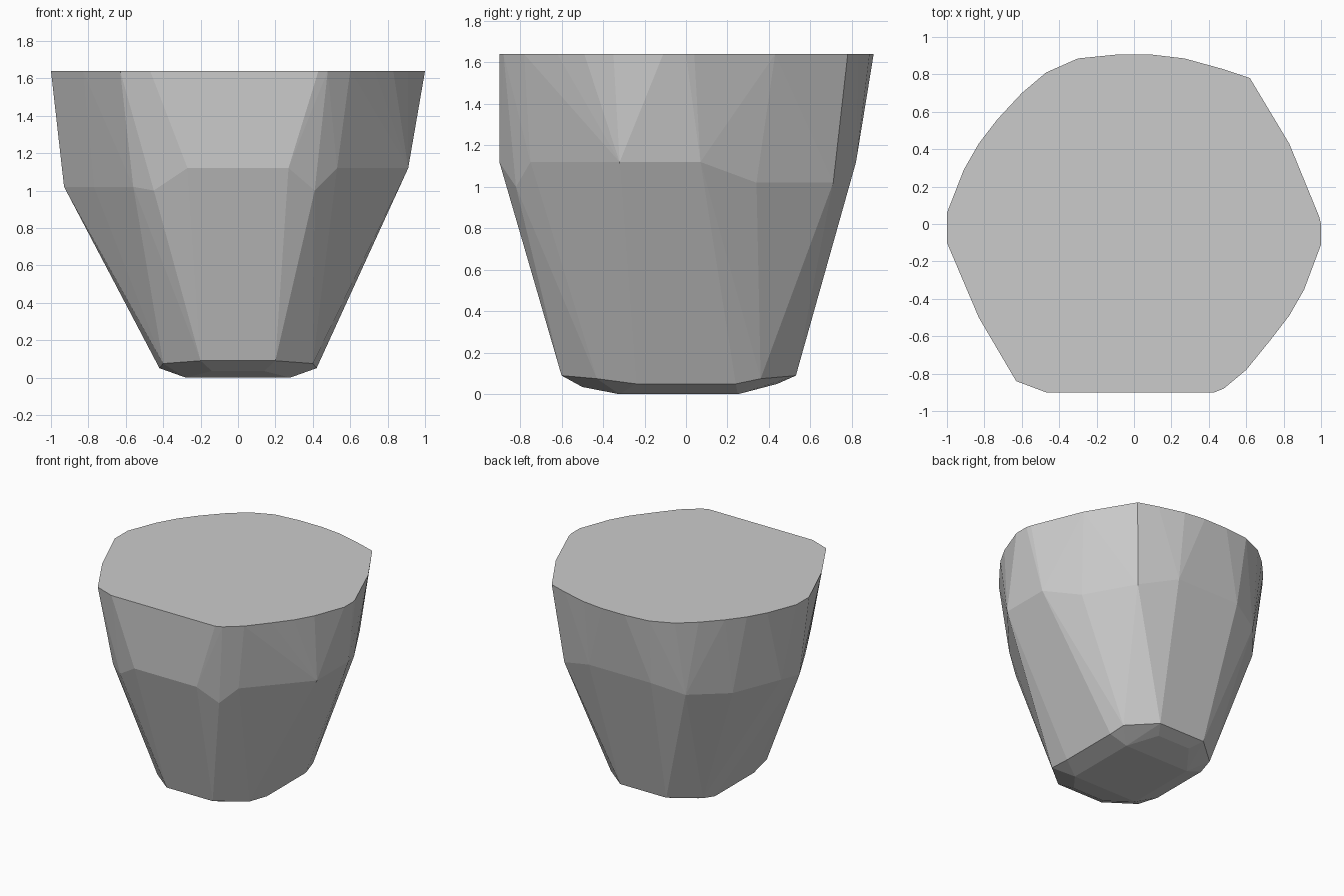
import bpy, bmesh

if "Cube" in bpy.data.objects:
    bpy.data.objects.remove(bpy.data.objects["Cube"])

# One plain grey
grey = bpy.data.materials.new("light grey")
grey.diffuse_color = (0.6, 0.6, 0.6, 1)
grey.use_nodes = True
grey.node_tree.nodes["Principled BSDF"].inputs["Base Color"].default_value = grey.diffuse_color

# Rim outline (x, y), flat at the top
RIM_Z = 1.64
rim = [(-1, .06), (-.91, .29), (-.83, .43), (-.73, .56), (-.6, .7), (-.47, .81),
       (-.3, .885), (-.1, .905), (.1, .905), (.27, .885), (.47, .83), (.62, .78),
       (.83, .43), (.99, .04), (1, 0), (1, -.11), (.91, -.35), (.83, -.49),
       (.73, -.62), (.6, -.78), (.48, -.88), (.43, -.9), (-.47, -.9),
       (-.63, -.84), (-.83, -.5), (-1, -.1)]

# Shoulder where the wall starts to taper (x, y, z)
shoulder = [(-.27, -.9, 1.12), (.27, -.9, 1.12), (.41, -.82, 1.0), (.53, -.75, 1.12),
            (.77, -.42, 1.01), (.91, -.32, 1.12), (.91, .07, 1.12), (.77, .34, 1.02),
            (.56, .71, 1.02), (.27, .82, 1.12), (-.27, .82, 1.12), (-.5, .72, 1.05),
            (-.72, .45, 1.02), (-.91, .12, 1.05), (-.93, -.08, 1.02),
            (-.77, -.38, 1.02), (-.56, -.75, 1.02), (-.45, -.82, 1.0)]

# Foot edge and flat base, mirrored across x
foot = [(.2, -.6, .09), (.4, -.43, .075), (.42, -.24, .05), (.42, .24, .05),
        (.4, .36, .075), (.2, .53, .09)]
base = [(.14, -.5, .035), (.28, -.32, 0), (.28, .25, 0), (.14, .44, .05)]
lower = [(s * x, y, z) for x, y, z in foot + base for s in (1, -1)]

# Faceted tapered block wrapped around all the rings
bm = bmesh.new()
for p in [(x, y, RIM_Z) for x, y in rim] + shoulder + lower:
    bm.verts.new(p)
res = bmesh.ops.convex_hull(bm, input=bm.verts)
loose = {v for v in res["geom_interior"] + res["geom_unused"]
         if isinstance(v, bmesh.types.BMVert) and not v.link_faces}
bmesh.ops.delete(bm, geom=list(loose), context='VERTS')
bmesh.ops.dissolve_limit(bm, angle_limit=0.01, verts=bm.verts, edges=bm.edges)
bmesh.ops.recalc_face_normals(bm, faces=bm.faces)

mesh = bpy.data.meshes.new("tapered_block")
bm.to_mesh(mesh)
bm.free()
mesh.materials.append(grey)
block = bpy.data.objects.new("tapered_block", mesh)
bpy.context.collection.objects.link(block)
